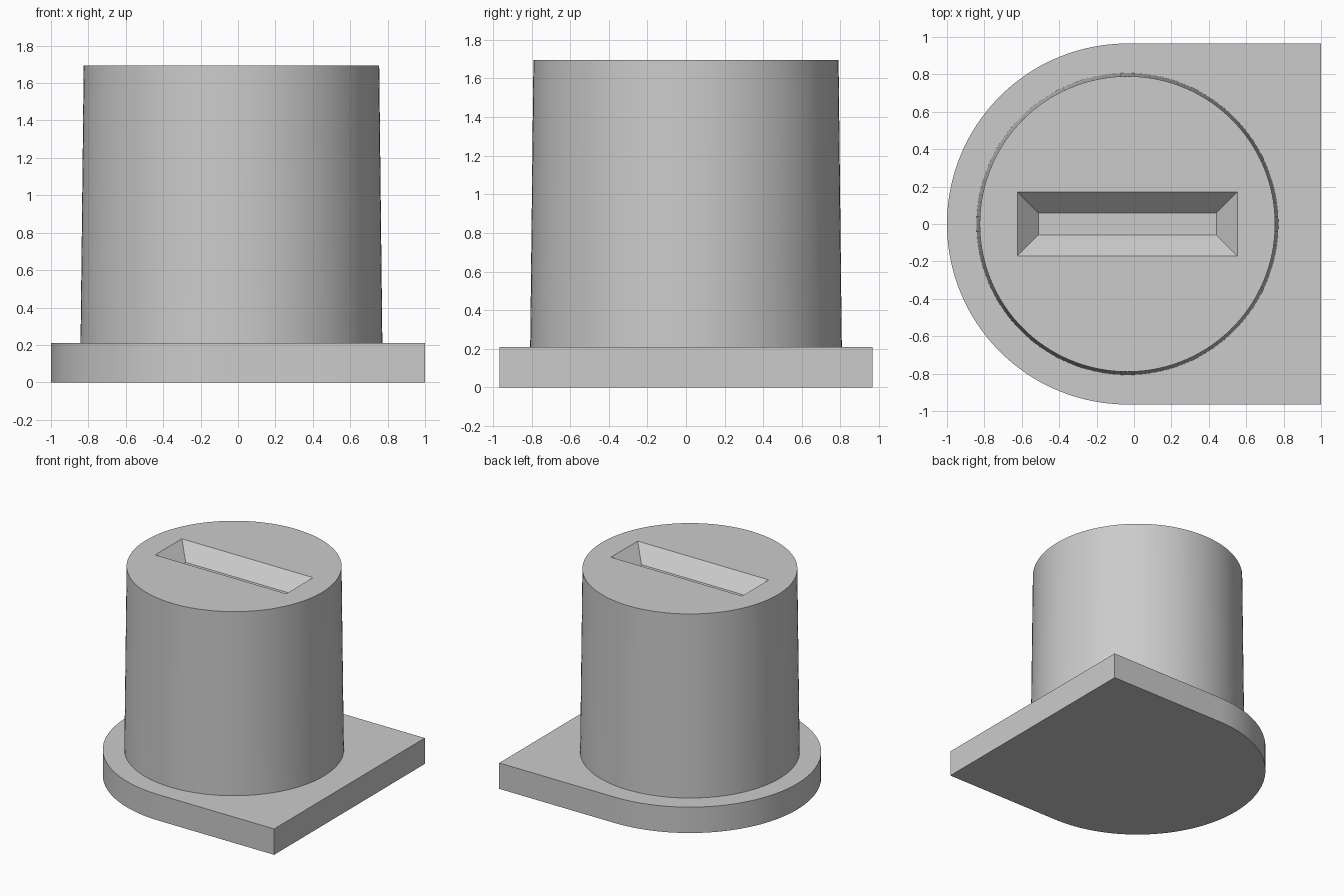
import bpy
import bmesh
import math

if "Cube" in bpy.data.objects:
    bpy.data.objects.remove(bpy.data.objects["Cube"], do_unlink=True)

CENTRE_X = -0.035    # shared axis of the rounded end and the barrel
BASE_R = 0.965
BASE_H = 0.21
TOP_Z = 1.695
SLOT_DEPTH = 0.118

grey = bpy.data.materials.new("plain_grey")
grey.use_nodes = True
colour = (0.6, 0.6, 0.6, 1)
grey.diffuse_color = colour
grey.node_tree.nodes["Principled BSDF"].inputs["Base Color"].default_value = colour


def loft(name, lower, upper):
    """Closed solid between two outlines with equal point counts."""
    bm = bmesh.new()
    low = [bm.verts.new(p) for p in lower]
    high = [bm.verts.new(p) for p in upper]
    bm.faces.new(low[::-1])
    bm.faces.new(high)
    n = len(low)
    for i in range(n):
        j = (i + 1) % n
        bm.faces.new((low[i], low[j], high[j], high[i]))
    bmesh.ops.recalc_face_normals(bm, faces=bm.faces)
    mesh = bpy.data.meshes.new(name)
    bm.to_mesh(mesh)
    bm.free()
    mesh.materials.append(grey)
    obj = bpy.data.objects.new(name, mesh)
    bpy.context.collection.objects.link(obj)
    return obj


def select_only(obj):
    bpy.ops.object.select_all(action="DESELECT")
    obj.select_set(True)
    bpy.context.view_layer.objects.active = obj


def arc(radius, z, start, sweep, steps):
    angles = [start + sweep * i / steps for i in range(steps)]
    return [(CENTRE_X + radius * math.cos(a), radius * math.sin(a), z) for a in angles]


def rectangle(hx, hy, z):
    return [(CENTRE_X + sx * hx, sy * hy, z)
            for sx, sy in ((-1, -1), (1, -1), (1, 1), (-1, 1))]


# Base plate: half round on the right, square on the left
def plate_outline(z):
    return arc(BASE_R, z, math.pi / 2, math.pi, 64) + [
        (CENTRE_X, -BASE_R, z), (1, -BASE_R, z), (1, BASE_R, z)]


base = loft("base_plate", plate_outline(0), plate_outline(BASE_H))

# Slightly tapered barrel, sunk a little into the plate
barrel = loft("barrel",
              arc(0.807, BASE_H - 0.01, 0, math.tau, 128),
              arc(0.79, TOP_Z, 0, math.tau, 128))

# Slot with sloping walls, cut past the top so the opening is clean
floor_x, floor_y, inset = 0.475, 0.058, 0.113
over = 1.2
cutter = loft("slot_cutter",
              rectangle(floor_x, floor_y, TOP_Z - SLOT_DEPTH),
              rectangle(floor_x + inset * over, floor_y + inset * over,
                        TOP_Z + SLOT_DEPTH * (over - 1)))
cutter.hide_render = True
cut = barrel.modifiers.new("slot", "BOOLEAN")
cut.operation = "DIFFERENCE"
cut.solver = "EXACT"
cut.object = cutter
select_only(barrel)
bpy.ops.object.modifier_apply(modifier=cut.name)
bpy.data.objects.remove(cutter, do_unlink=True)

# Smooth the round sides, keep the rims sharp
for obj in (base, barrel):
    select_only(obj)
    bpy.ops.object.shade_smooth_by_angle(angle=math.radians(30))
